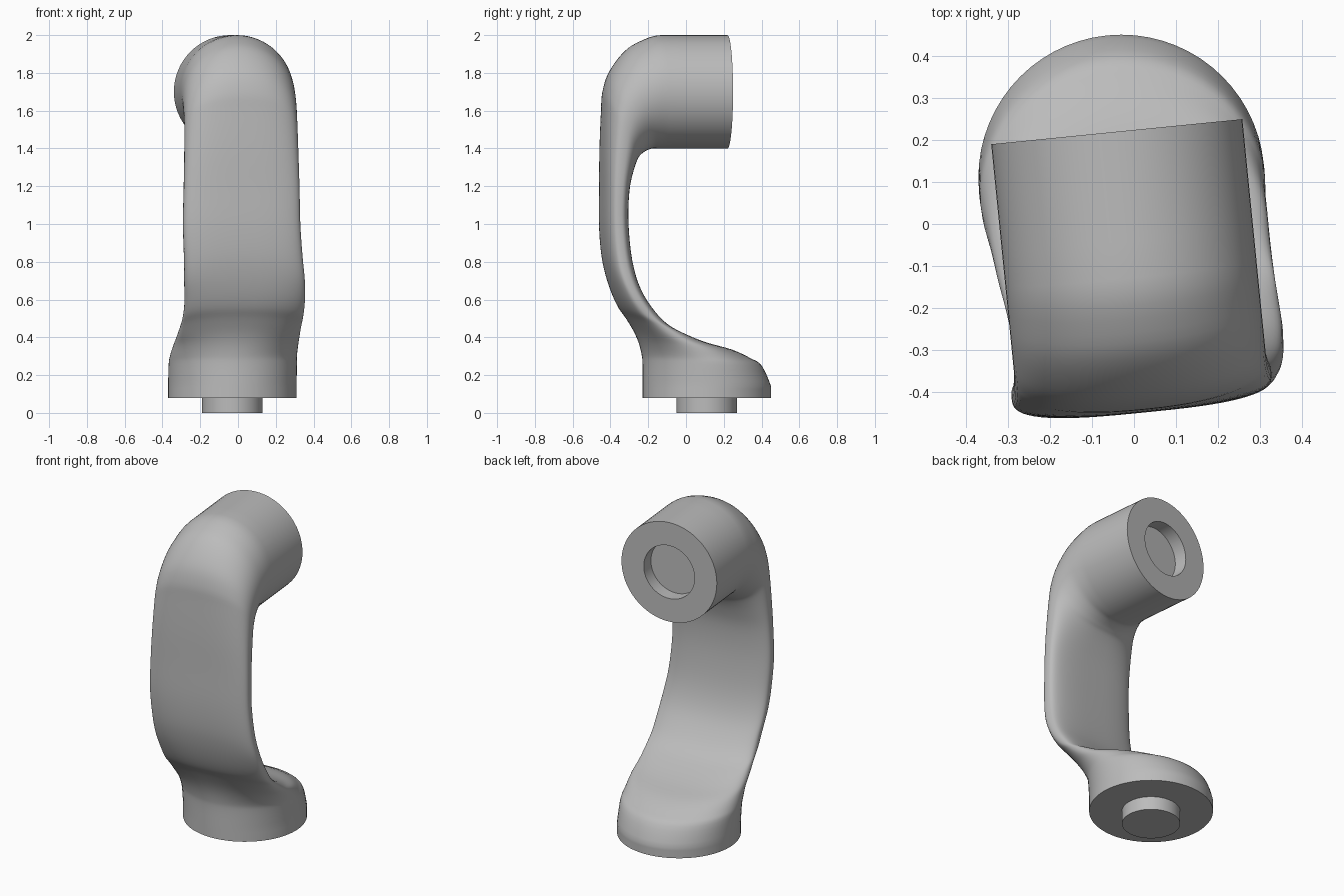
import bpy, bmesh, math
from mathutils import Vector, Matrix

cube = bpy.data.objects.get("Cube")
if cube:
    bpy.data.objects.remove(cube)

SEG = 64      # points around each section
STEPS = 4     # interpolated sections between stations
FRAME = Matrix.Translation((-0.03, 0.11, 0)) @ Matrix.Rotation(math.radians(5.7), 4, 'Z')

grey = bpy.data.materials.new("satin grey")
grey.use_nodes = True
colour = (0.5, 0.5, 0.5, 1)
grey.diffuse_color = colour
grey.node_tree.nodes["Principled BSDF"].inputs["Base Color"].default_value = colour

# Stations: outer y, z, inner y, z, half width, sideways shift, squareness
stations = [
    (-.34, .08, .34, .08, .34, 0, 2),
    (-.34, .15, .34, .14, .34, 0, 2),
    (-.34, .26, .29, .25, .34, 0, 2),
    (-.345, .31, .23, .29, .337, 0, 2),
    (-.36, .37, .13, .335, .332, .005, 2.1),
    (-.385, .43, 0, .37, .327, .01, 2.2),
    (-.425, .5, -.11, .41, .322, .017, 2.4),
    (-.465, .56, -.21, .46, .32, .023, 2.6),
    (-.5, .64, -.29, .535, .32, .026, 2.8),
    (-.53, .74, -.365, .65, .32, .02, 3),
    (-.55, .85, -.41, .8, .315, .01, 3),
    (-.56, 1, -.43, 1, .312, 0, 3),
    (-.56, 1.2, -.425, 1.17, .308, 0, 3),
    (-.56, 1.4, -.4, 1.28, .304, 0, 2.8),
    (-.555, 1.6, -.37, 1.35, .301, 0, 2.5),
    (-.55, 1.7, -.345, 1.375, .3, 0, 2.3),
    (-.52, 1.8, -.32, 1.39, .3, 0, 2.15),
    (-.45, 1.9, -.29, 1.4, .3, 0, 2.05),
    (-.37, 1.96, -.26, 1.4, .3, 0, 2),
    (-.24, 2, -.22, 1.4, .3, 0, 2),
    (.11, 2, .11, 1.4, .3, 0, 2),
]


def blend(a, b, c, d, t):
    """Smooth curve between b and c."""
    return 0.5 * (2 * b + (c - a) * t + (2 * a - 5 * b + 4 * c - d) * t * t
                  + (3 * b - a - 3 * c + d) * t ** 3)


def section(oy, oz, iy, iz, width, shift, power):
    """Rounded section spanning the outer and inner profile points."""
    outer, inner = Vector((shift, oy, oz)), Vector((shift, iy, iz))
    mid, half = (outer + inner) / 2, (inner - outer) / 2
    points = []
    for k in range(SEG):
        a = 2 * math.pi * k / SEG
        c, s = math.cos(a), math.sin(a)
        x = math.copysign(abs(c) ** (2 / power), c) * width
        h = math.copysign(abs(s) ** (2 / power), s)
        points.append(mid + Vector((x, 0, 0)) + half * h)
    return points


def disc(y, radius):
    return section(y, 1.7 + radius, y, 1.7 - radius, radius, 0, 2)


def loft(name, rings):
    bm = bmesh.new()
    loops = [[bm.verts.new(FRAME @ p) for p in ring] for ring in rings]
    for a, b in zip(loops, loops[1:]):
        for k in range(SEG):
            n = (k + 1) % SEG
            bm.faces.new((a[k], a[n], b[n], b[k]))
    bm.faces.new(loops[0])
    bm.faces.new(loops[-1])
    bmesh.ops.recalc_face_normals(bm, faces=bm.faces)
    mesh = bpy.data.meshes.new(name)
    bm.to_mesh(mesh)
    bm.free()
    mesh.materials.append(grey)
    obj = bpy.data.objects.new(name, mesh)
    bpy.context.collection.objects.link(obj)
    bpy.ops.object.select_all(action='DESELECT')
    obj.select_set(True)
    bpy.context.view_layer.objects.active = obj
    bpy.ops.object.shade_smooth_by_angle(angle=math.radians(40))
    return obj


# Curved arm, from round foot through flat strap to round collar
rings = []
last = len(stations) - 1
for i in range(last):
    near = [stations[min(max(i + d, 0), last)] for d in (-1, 0, 1, 2)]
    # Straight runs at the foot and collar stay straight
    straight = i in (0, last - 1)
    for s in range(STEPS):
        t = s / STEPS
        if straight:
            values = [b + (c - b) * t for b, c in zip(near[1], near[2])]
        else:
            values = [blend(*v, t) for v in zip(*near)]
            if i == last - 2:   # ease into the straight collar
                values = [b + (c - b) * t for b, c in zip(near[1], near[2])]
                values[1] = near[1][1] + (near[2][1] - near[1][1]) * math.sin(t * math.pi / 2)
        rings.append(section(*values))
rings.append(section(*stations[last]))

# Socket recessed into the collar face
rings += [disc(.11, .16), disc(.03, .16)]
loft("curved_arm", rings)

# Round peg under the foot
loft("foot_peg", [section(-.16, z, .16, z, .16, 0, 2) for z in (0, .085)])
